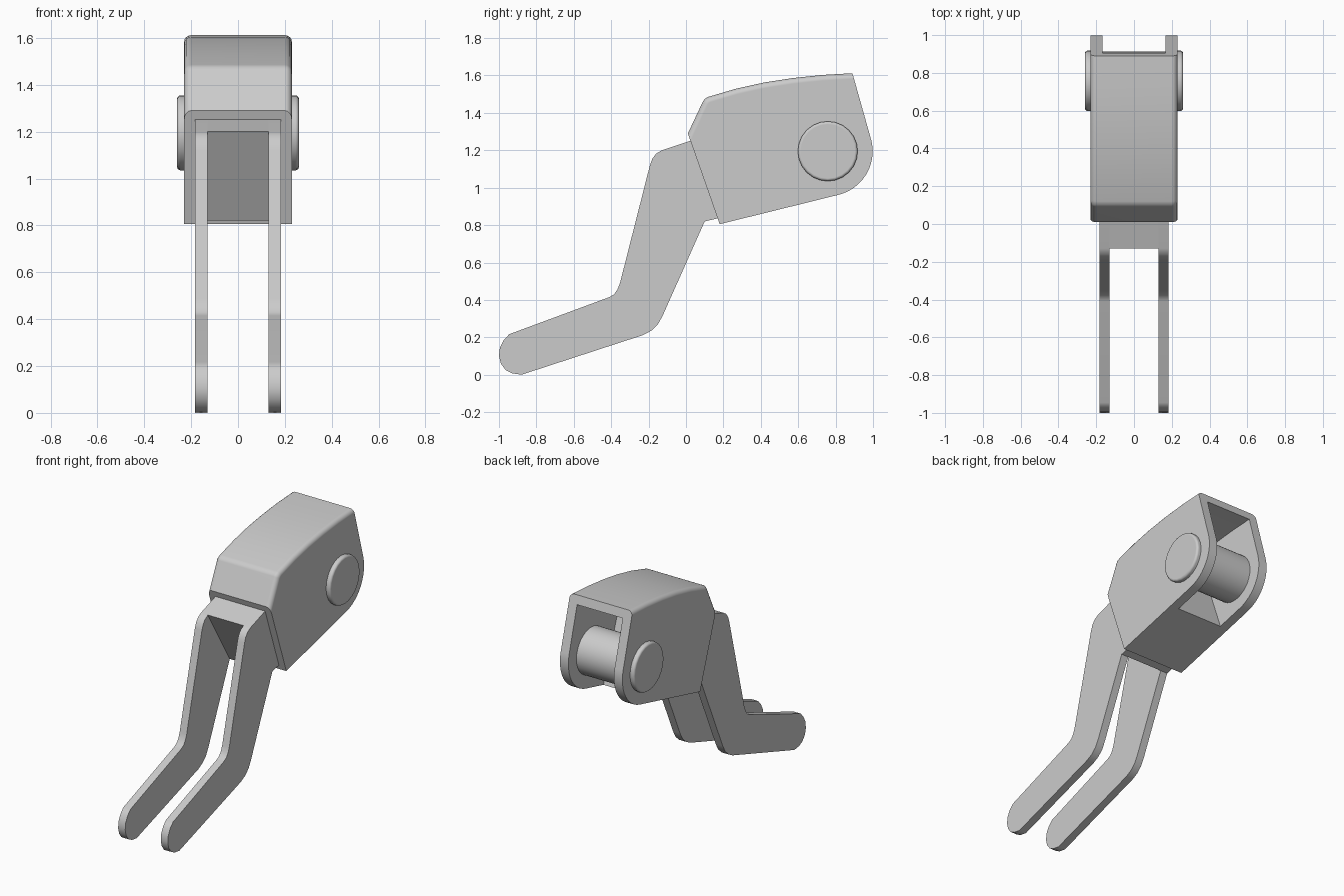
import bpy, bmesh, math

cube = bpy.data.objects.get("Cube")
if cube:
    bpy.data.objects.remove(cube, do_unlink=True)

grey = bpy.data.materials.new("light_grey")
grey.use_nodes = True
colour = (0.6, 0.6, 0.6, 1)
grey.diffuse_color = colour
grey.node_tree.nodes["Principled BSDF"].inputs["Base Color"].default_value = colour

PIVOT = (0.758, 1.195)


def arc(center, radius, start, end, steps):
    """Points on an arc in the side plane, angles in degrees."""
    angles = [math.radians(start + (end - start) * i / steps) for i in range(steps + 1)]
    return [(center[0] + radius * math.cos(a), center[1] + radius * math.sin(a)) for a in angles]


def prism(name, profile, x0, x1, round_edge=None, radius=0.03):
    """Extrude a side profile (y, z) across x, optionally rounding side edges."""
    bm = bmesh.new()
    sides = [[bm.verts.new((x, y, z)) for y, z in profile] for x in (x0, x1)]
    for side in sides:
        bm.faces.new(side)
    for i in range(len(profile)):
        j = (i + 1) % len(profile)
        bm.faces.new((sides[0][i], sides[0][j], sides[1][j], sides[1][i]))
    bmesh.ops.recalc_face_normals(bm, faces=bm.faces)
    if round_edge:
        edges = [e for e in bm.edges if round_edge(*e.verts)]
        bmesh.ops.bevel(bm, geom=edges, offset=radius, segments=4, profile=0.5,
                        affect='EDGES', clamp_overlap=False)
    mesh = bpy.data.meshes.new(name)
    bm.to_mesh(mesh)
    bm.free()
    mesh.materials.append(grey)
    ob = bpy.data.objects.new(name, mesh)
    bpy.context.collection.objects.link(ob)
    return ob


def activate(ob):
    bpy.ops.object.select_all(action='DESELECT')
    ob.select_set(True)
    bpy.context.view_layer.objects.active = ob


def smooth(ob):
    activate(ob)
    bpy.ops.object.shade_smooth_by_angle(angle=math.radians(32))
    ob.modifiers.new("flat_sides", 'WEIGHTED_NORMAL').keep_sharp = True


# Housing: arched roof, sloped nose and round rear cheeks
roof = [(0.01, 1.29), (0.09, 1.46), (0.1, 1.475), (0.12, 1.486), (0.27, 1.53),
        (0.42, 1.563), (0.57, 1.586), (0.73, 1.603), (0.89, 1.612)]
housing_profile = roof + arc(PIVOT, 0.24, 15, -77, 12) + [(0.18, 0.805)]
housing = prism("housing", housing_profile, -0.23, 0.23,
                lambda a, b: a.co.x == b.co.x and min(a.co.z, b.co.z) > 1.28)

# Rear cavity, open at the back and underneath
cavity_profile = [(0.705, 0.7), (0.42, 1.505), (0.57, 1.528), (0.73, 1.545),
                  (0.89, 1.555), (1.1, 1.56), (1.1, 0.7)]
cavity = prism("cavity_cutter", cavity_profile, -0.168, 0.168)
cavity.hide_render = True
cut = housing.modifiers.new("cavity", 'BOOLEAN')
cut.object = cavity
cut.operation = 'DIFFERENCE'
cut.solver = 'EXACT'
activate(housing)
bpy.ops.object.modifier_apply(modifier=cut.name)
bpy.data.objects.remove(cavity, do_unlink=True)
smooth(housing)

# Pair of cranked legs with rounded bends and toes
leg_profile = [(0.08, 1.27), (-0.13, 1.2), (-0.16, 1.182), (-0.18, 1.155), (-0.193, 1.12),
               (-0.353, 0.49), (-0.367, 0.455), (-0.385, 0.43), (-0.41, 0.415),
               (-0.945, 0.217), (-0.975, 0.185), (-0.995, 0.145), (-1.0, 0.1),
               (-0.99, 0.06), (-0.965, 0.026), (-0.93, 0.008), (-0.88, 0.0),
               (-0.23, 0.212), (-0.185, 0.236), (-0.15, 0.27), (-0.125, 0.315),
               (0.1, 0.82), (0.23, 0.85)]
for name, side in (("left_leg", 1), ("right_leg", -1)):
    smooth(prism(name, leg_profile, side * 0.131, side * 0.183))

# Web joining the legs under the housing
prism("leg_web", [(0.08, 1.27), (-0.13, 1.2), (0.1, 0.82), (0.23, 0.85)], -0.131, 0.131)

# Pivot pin and its rounded caps
smooth(prism("pivot_pin", arc(PIVOT, 0.155, 0, 348.75, 31), -0.2, 0.2))
for name, side in (("left_pin_cap", 1), ("right_pin_cap", -1)):
    outer = side * 0.26
    smooth(prism(name, arc(PIVOT, 0.16, 0, 345, 23), side * 0.2, outer,
                 lambda a, b: abs(a.co.x - outer) < 0.001 and abs(b.co.x - outer) < 0.001,
                 0.015))
